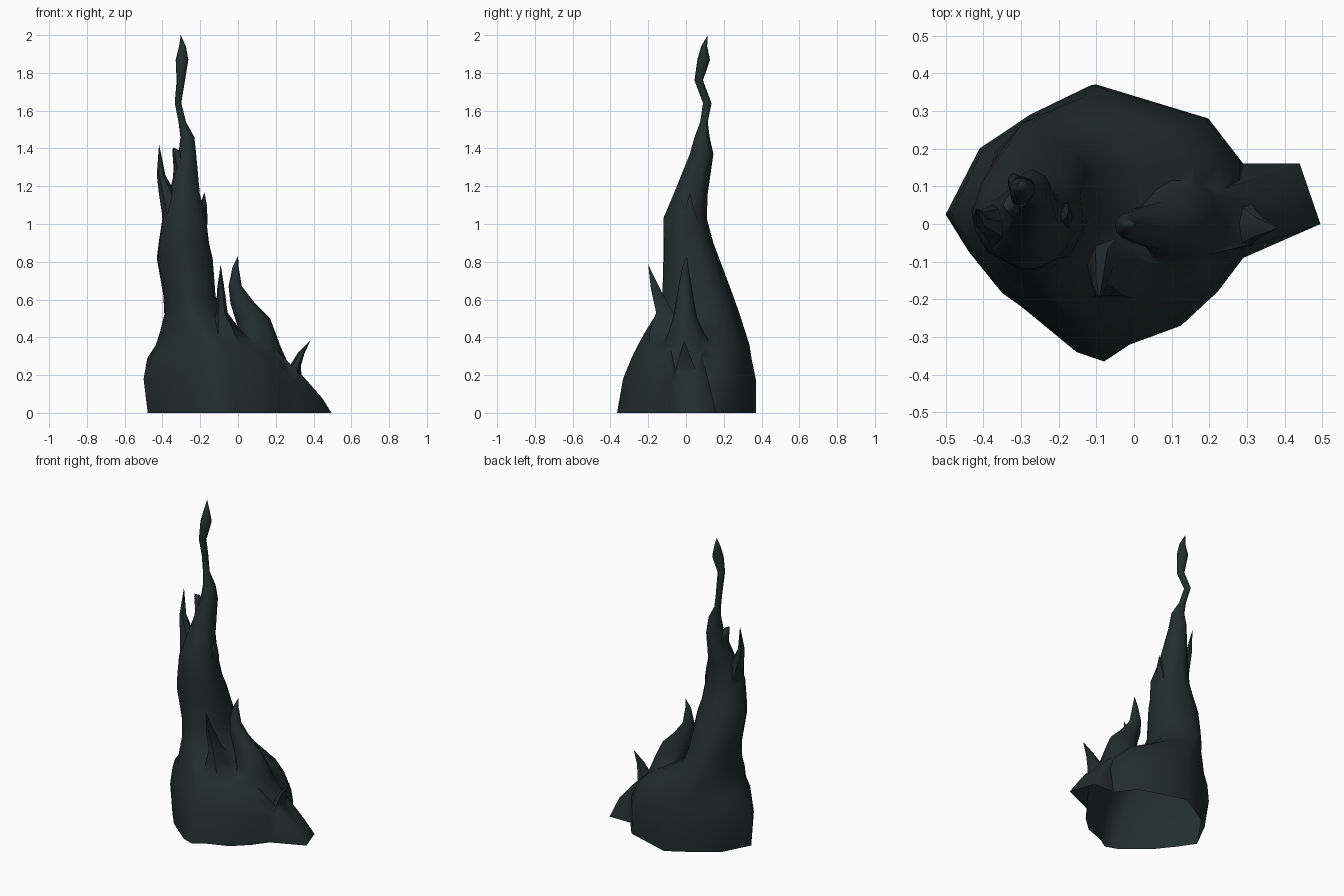
import bpy, bmesh, math

if "Cube" in bpy.data.objects:
    bpy.data.objects.remove(bpy.data.objects["Cube"])

mat = bpy.data.materials.new("dark green grey")
mat.diffuse_color = (0.016, 0.027, 0.026, 1)
mat.use_nodes = True
mat.node_tree.nodes["Principled BSDF"].inputs["Base Color"].default_value = mat.diffuse_color
parts = []

# Ground outline of the body, used as a cross-section
BASE = [(-.5, .01), (-.43, -.09), (-.34, -.2), (-.165, -.34), (-.09, -.365), (-.02, -.32),
        (.12, -.27), (.22, -.18), (.29, -.09), (.29, .16), (.195, .28), (-.11, .37),
        (-.27, .28), (-.405, .19)]
BASE = [((x + .105) / .395, y / .367) for x, y in BASE]


def circle(n):
    return [(math.cos(2 * math.pi * i / n), math.sin(2 * math.pi * i / n)) for i in range(n)]


def blend(t):
    """Ground outline easing into an ellipse."""
    out = []
    for x, y in BASE:
        k = 1 - t + t / math.hypot(x, y)
        out.append((x * k, y * k))
    return out


def finish(name, bm):
    bmesh.ops.recalc_face_normals(bm, faces=bm.faces)
    me = bpy.data.meshes.new(name)
    bm.to_mesh(me)
    bm.free()
    me.materials.append(mat)
    ob = bpy.data.objects.new(name, me)
    bpy.context.collection.objects.link(ob)
    parts.append(ob)


def loft(name, rings, tip, section):
    """Skin rings (z, x0, x1, y0, y1), closing to a pointed tip."""
    bm = bmesh.new()
    loops = []
    for i, (z, x0, x1, y0, y1) in enumerate(rings):
        pts = section(i) if callable(section) else section
        loops.append([bm.verts.new(((x0 + x1) / 2 + px * (x1 - x0) / 2,
                                    (y0 + y1) / 2 + py * (y1 - y0) / 2, z)) for px, py in pts])
    n = len(loops[0])
    for a, b in zip(loops, loops[1:]):
        for i in range(n):
            j = (i + 1) % n
            bm.faces.new((a[i], a[j], b[j], b[i]))
    top = bm.verts.new(tip)
    for i in range(n):
        bm.faces.new((loops[-1][i], loops[-1][(i + 1) % n], top))
    bm.faces.new(loops[0][::-1])
    finish(name, bm)


# Main body rising into the tall wavering column (starts below ground, trimmed later)
loft("flame_body", [
    (-.06, -.478, .29, -.367, .367), (0, -.478, .29, -.367, .367), (.18, -.5, .285, -.335, .367),
    (.29, -.48, .24, -.29, .345),
    (.36, -.435, .17, -.255, .335), (.44, -.41, .02, -.21, .31), (.52, -.39, -.08, -.16, .285),
    (.62, -.395, -.115, -.125, .25), (.82, -.43, -.13, -.12, .175), (.9, -.42, -.15, -.12, .145),
    (1.03, -.4, -.165, -.12, .11), (1.16, -.365, -.2, -.065, .115), (1.37, -.315, -.22, .02, .145),
    (1.46, -.305, -.23, .045, .125), (1.54, -.315, -.275, .075, .115), (1.64, -.335, -.3, .09, .135),
    (1.76, -.325, -.28, .045, .09), (1.87, -.33, -.262, .06, .127), (1.94, -.312, -.275, .08, .112),
], (-.303, .115, 2), lambda i: blend(min(1, max(0, i - 1) / 6)))

# Second flame on the right shoulder
loft("shoulder_flame", [
    (-.05, -.19, .28, -.2, .22), (.12, -.17, .282, -.2, .2), (.24, -.13, .275, -.17, .18), (.35, -.05, .226, -.125, .14),
    (.42, .01, .2, -.095, .1), (.5, -.015, .17, -.07, .06), (.58, -.04, .09, -.055, .045),
    (.67, -.05, .02, -.04, .03), (.77, -.03, .004, -.02, .012),
], (0, .005, .83), circle(12))

# Foot wedge reaching out to the right
bm = bmesh.new()
for p in [(.1, -.165, 0), (.29, -.09, 0), (.495, 0, 0), (.44, .16, 0), (.15, .16, 0),
          (.1, -.16, -.04), (.29, -.09, -.04), (.495, 0, -.04), (.44, .16, -.04), (.15, .155, -.04),
          (.445, .02, .08), (.41, .1, .11), (.335, -.05, .2), (.33, .06, .21),
          (.2, -.08, .33), (.2, .08, .33)]:
    bm.verts.new(p)
bmesh.ops.convex_hull(bm, input=bm.verts)
finish("foot_wedge", bm)

# Small licks of flame: rings, tip
LICKS = {
    "foot_lick": ([(.1, .17, .36, -.07, .08), (.2, .23, .336, -.07, .075), (.25, .275, .333, -.055, .05),
                   (.315, .315, .352, -.035, .02)], (.384, -.01, .385)),
    "front_lick": ([(.33, -.17, .07, -.22, .05), (.44, -.14, .012, -.205, .0), (.53, -.118, -.055, -.165, -.06),
                    (.66, -.11, -.072, -.19, -.135)], (-.092, -.2, .785)),
    "left_lick": ([(.9, -.395, -.28, -.07, .06), (1.05, -.402, -.29, -.07, .06),
                   (1.17, -.42, -.335, -.035, .045), (1.26, -.43, -.385, -.01, .035)], (-.418, .04, 1.425)),
    "inner_lick": ([(1.02, -.36, -.26, -.03, .08), (1.17, -.345, -.26, -.02, .1),
                    (1.31, -.342, -.27, .015, .1), (1.39, -.348, -.312, .03, .07)], (-.342, .04, 1.405)),
    "right_lick": ([(.88, -.25, -.165, -.03, .07), (1.04, -.215, -.162, -.02, .06),
                    (1.1, -.2, -.165, .0, .04)], (-.178, .02, 1.17)),
}
for name, (rings, tip) in LICKS.items():
    loft(name, rings, tip, circle(6))

# Merge everything into one continuous shell
body = parts[0]
bpy.context.view_layer.objects.active = body
for other in parts[1:]:
    mod = body.modifiers.new("join", 'BOOLEAN')
    mod.operation = 'UNION'
    mod.solver = 'EXACT'
    mod.object = other
    bpy.ops.object.modifier_apply(modifier=mod.name)
for other in parts[1:]:
    bpy.data.objects.remove(other)

# Trim at the ground, leaving the underside open
bm = bmesh.new()
bm.from_mesh(body.data)
bmesh.ops.bisect_plane(bm, geom=bm.verts[:] + bm.edges[:] + bm.faces[:], dist=1e-5,
                       plane_co=(0, 0, 0), plane_no=(0, 0, 1), clear_inner=True)
flat = [f for f in bm.faces if f.calc_center_median().z < 1e-4]
bmesh.ops.delete(bm, geom=flat, context='FACES')
bm.to_mesh(body.data)
bm.free()
bpy.ops.object.select_all(action='DESELECT')
body.select_set(True)
bpy.ops.object.shade_smooth_by_angle(angle=math.radians(55))
